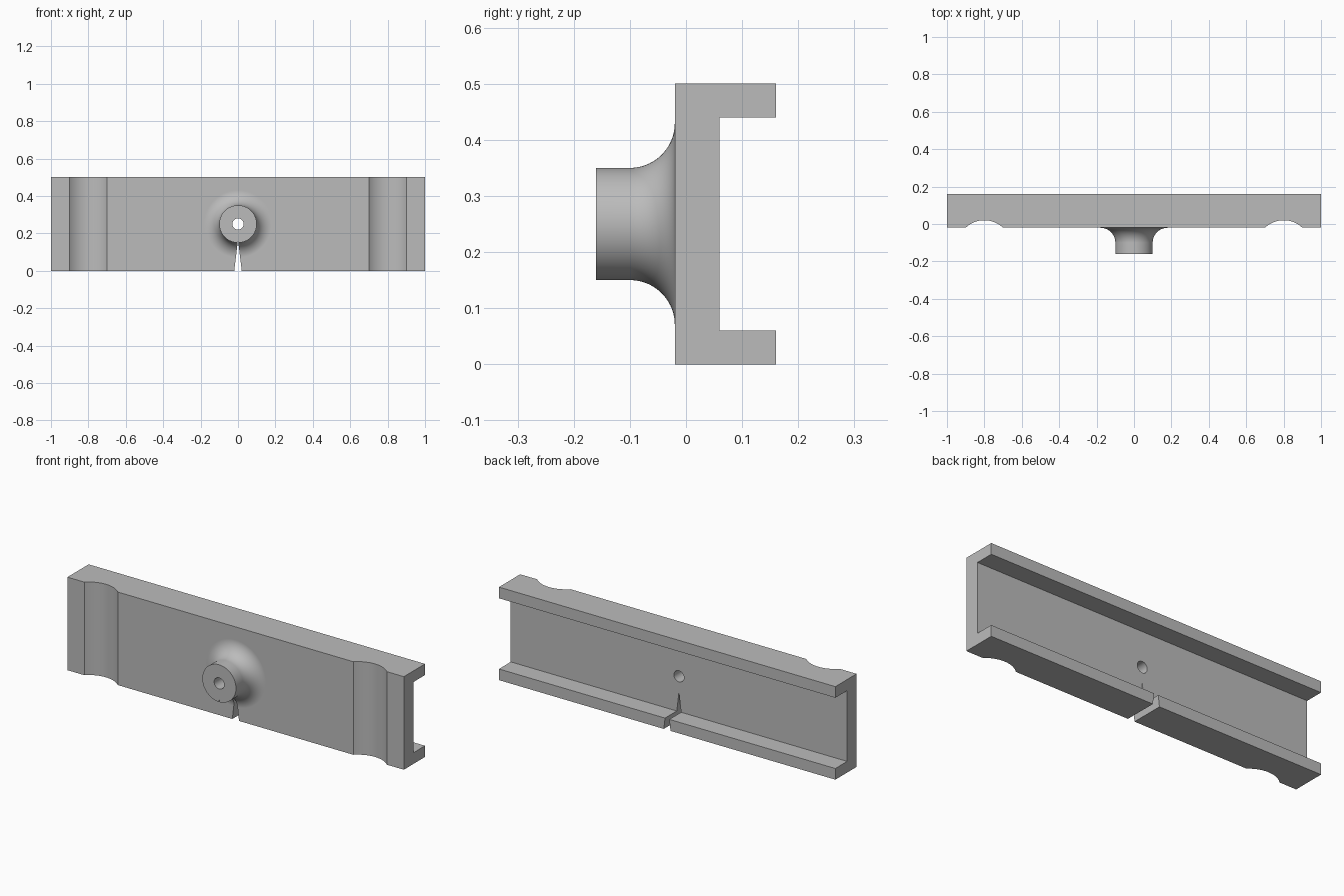
import bpy, bmesh
from math import sin, cos, pi, asin, radians
from mathutils import Vector

if "Cube" in bpy.data.objects:
    bpy.data.objects.remove(bpy.data.objects["Cube"], do_unlink=True)

grey = bpy.data.materials.new("plain grey")
grey.use_nodes = True
colour = (0.5, 0.5, 0.5, 1)
grey.diffuse_color = colour
grey.node_tree.nodes["Principled BSDF"].inputs["Base Color"].default_value = colour


def make_object(name, bm):
    bmesh.ops.recalc_face_normals(bm, faces=bm.faces)
    mesh = bpy.data.meshes.new(name)
    bm.to_mesh(mesh)
    bm.free()
    mesh.materials.append(grey)
    obj = bpy.data.objects.new(name, mesh)
    bpy.context.collection.objects.link(obj)
    return obj


def prism(name, points, offset):
    """Extrude a closed outline along an offset."""
    bm = bmesh.new()
    face = bm.faces.new([bm.verts.new(p) for p in points])
    new = bmesh.ops.extrude_face_region(bm, geom=[face], use_keep_orig=True)["geom"]
    bmesh.ops.translate(bm, vec=offset, verts=[v for v in new if isinstance(v, bmesh.types.BMVert)])
    return make_object(name, bm)


def turned(name, profile, height, steps):
    """Turn a (radius, y) profile about the front-to-back axis."""
    bm = bmesh.new()
    rings = [[bm.verts.new((r * sin(2 * pi * i / steps), y, height + r * cos(2 * pi * i / steps)))
              for i in range(steps)] for r, y in profile]
    for a, b in zip(rings, rings[1:]):
        for i in range(steps):
            j = (i + 1) % steps
            bm.faces.new((a[i], a[j], b[j], b[i]))
    bm.faces.new(rings[0])
    bm.faces.new(rings[-1])
    return make_object(name, bm)


def combine(target, tool, operation):
    mod = target.modifiers.new(operation, "BOOLEAN")
    mod.operation = operation
    mod.solver = "EXACT"
    mod.object = tool
    bpy.context.view_layer.objects.active = target
    bpy.ops.object.modifier_apply(modifier=mod.name)
    bpy.data.objects.remove(tool, do_unlink=True)


HEIGHT, FRONT, BACK, WEB_BACK, FLANGE = 0.5, -0.02, 0.16, 0.06, 0.06
MIDDLE = HEIGHT / 2

# Plan outline with a shallow scooped groove near each end
radius, half, steps = 0.145, 0.1, 24
swing = asin(half / radius)
centre_y = FRONT - radius * cos(swing)
outline = [(-1, BACK, 0), (-1, FRONT, 0)]
for x in (-0.8, 0.8):
    for i in range(steps + 1):
        a = swing * (2 * i / steps - 1)
        outline.append((x + radius * sin(a), centre_y + radius * cos(a), 0))
outline += [(1, FRONT, 0), (1, BACK, 0)]
bracket = prism("channel_bracket", outline, (0, 0, HEIGHT))

# Open channel along the back
low, high = FLANGE, HEIGHT - FLANGE
channel = prism("channel_cutter", [(-1.1, WEB_BACK, low), (-1.1, WEB_BACK, high),
                                   (-1.1, 0.3, high), (-1.1, 0.3, low)], (2.2, 0, 0))
combine(bracket, channel, "DIFFERENCE")

# Round boss flaring into the plate
boss_r, fillet = 0.1, 0.08
profile = [(boss_r, -0.16)]
for i in range(steps + 1):
    a = pi / 2 * i / steps
    profile.append((boss_r + fillet * (1 - cos(a)), FRONT - fillet + fillet * sin(a)))
profile.append((boss_r + fillet, 0.01))
combine(bracket, turned("boss", profile, MIDDLE, 96), "UNION")

# Through hole and tapered slot
combine(bracket, turned("hole_cutter", [(0.03, -0.3), (0.03, 0.3)], MIDDLE, 48), "DIFFERENCE")
tip, w, drop = 0.165, 0.02, 0.05
wide = w * (tip + drop) / tip
slot = prism("slot_cutter", [(-wide, -0.3, -drop), (wide, -0.3, -drop), (0, -0.3, tip)], (0, 0.6, 0))
combine(bracket, slot, "DIFFERENCE")

# Smooth curves, crisp edges
bpy.ops.object.select_all(action="DESELECT")
bracket.select_set(True)
bpy.context.view_layer.objects.active = bracket
bpy.ops.object.shade_smooth_by_angle(angle=radians(15))
weighted = bracket.modifiers.new("even shading", "WEIGHTED_NORMAL")
weighted.keep_sharp = True
